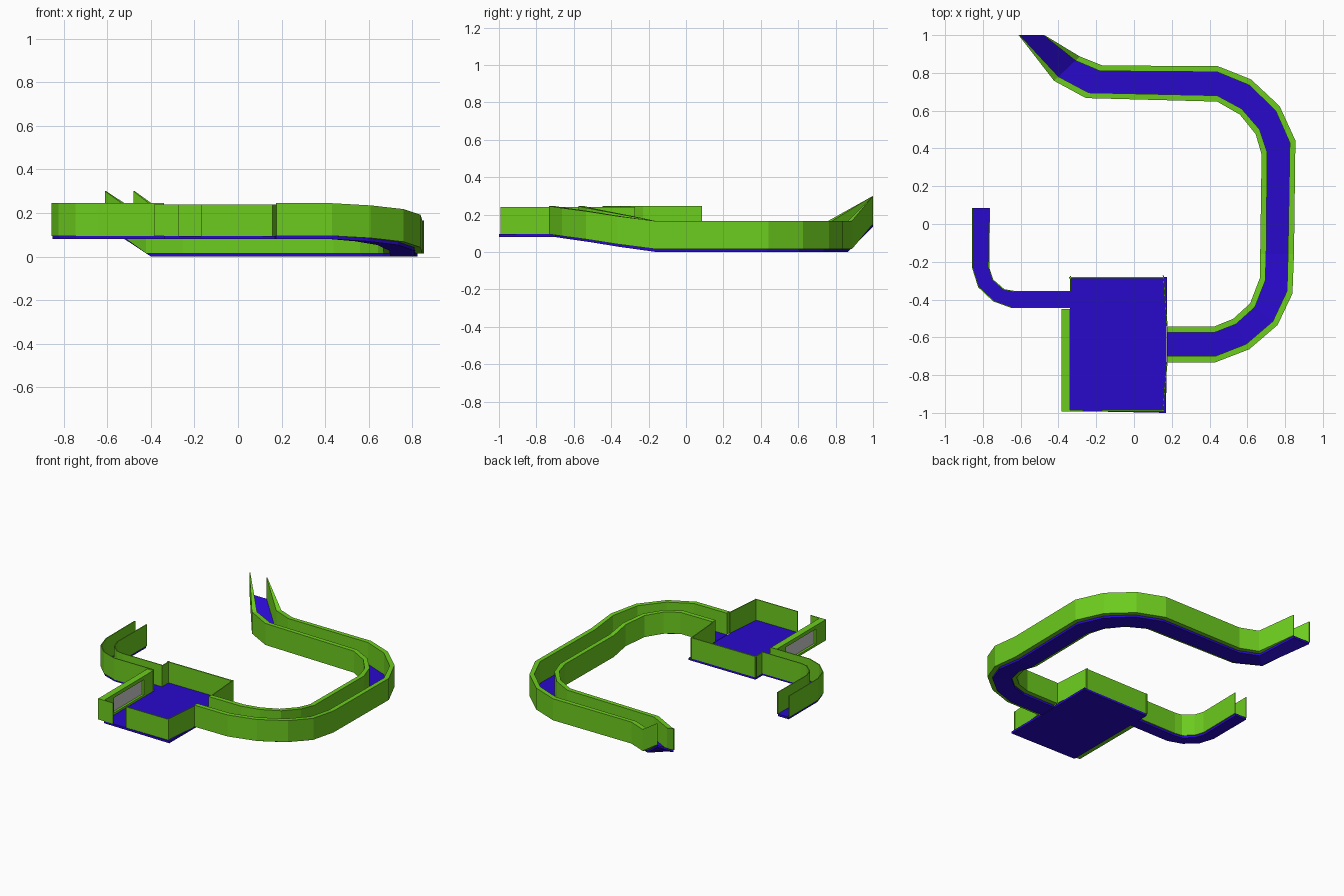
import bpy, bmesh
from mathutils import Vector

if "Cube" in bpy.data.objects:
    bpy.data.objects.remove(bpy.data.objects["Cube"])


def material(name, color):
    m = bpy.data.materials.new(name)
    m.diffuse_color = color
    m.use_nodes = True
    m.node_tree.nodes["Principled BSDF"].inputs["Base Color"].default_value = m.diffuse_color
    return m


GREEN = material("wall_green", (0.15, 0.60, 0.013, 1))
BLUE = material("floor_blue", (0.022, 0.003, 0.60, 1))
SLAB, WALL = 0.015, 0.15


def ribbon(name, left, right, zs, height, mat):
    """Solid strip between two plan polylines, with bottom heights zs."""
    bm = bmesh.new()
    rings = []
    for a, b, z in zip(left, right, zs):
        rings.append([bm.verts.new((p[0], p[1], z + dz))
                      for p, dz in ((a, 0), (b, 0), (b, height), (a, height))])
    for r, s in zip(rings, rings[1:]):
        for i in range(4):
            j = (i + 1) % 4
            bm.faces.new((r[i], r[j], s[j], s[i]))
    bm.faces.new(rings[0])
    bm.faces.new(rings[-1][::-1])
    bmesh.ops.recalc_face_normals(bm, faces=bm.faces)
    me = bpy.data.meshes.new(name)
    bm.to_mesh(me)
    bm.free()
    ob = bpy.data.objects.new(name, me)
    bpy.context.collection.objects.link(ob)
    if mat:
        me.materials.append(mat)
    return ob


def channel(name, rows, widths):
    """Floor strip with a wall standing beside each edge."""
    ins = [Vector(r[:2]) for r in rows]
    outs = [Vector(r[2:4]) for r in rows]
    zs = [r[4] for r in rows]
    ribbon(name + "_floor", ins, outs, zs, SLAB, BLUE)
    top = [z + SLAB for z in zs]
    for side, a, b in (("inner", ins, outs), ("outer", outs, ins)):
        edge = [p + (p - q).normalized() * w for p, q, w in zip(a, b, widths)]
        ribbon(f"{name}_{side}_wall", a, edge, top, WALL, GREEN)


def wall(name, p, q, z=0.095, h=0.145, t=0.008, mat=GREEN):
    """Straight wall between two plan points, thickness to the left of p->q."""
    p, q = Vector(p), Vector(q)
    d = (q - p).normalized()
    n = Vector((-d.y, d.x)) * t
    ribbon(name, [p, q], [p + n, q + n], [z, z], h, mat)


# Long curved channel, dropping from the room and rising at its far end
main = [
    (.175, -.575, .175, -.70, .08), (.425, -.575, .43, -.70, .08),
    (.54, -.53, .595, -.635, .07), (.64, -.44, .735, -.515, .053),
    (.695, -.30, .81, -.355, .027), (.70, -.16, .815, -.16, 0),
    (.705, .38, .825, .43, 0), (.665, .50, .75, .60, 0),
    (.57, .61, .61, .735, 0), (.44, .68, .44, .805, 0),
    (-.24, .695, -.18, .81, 0), (-.40, .78, -.31, .865, 0),
    (-.605, 1, -.48, 1, .135)]
channel("long_channel", main, [.032] * 12 + [.006])

# Short narrow channel on the left
short = [
    (-.34, -.36, -.34, -.44, .08), (-.635, -.36, -.645, -.44, .08),
    (-.69, -.35, -.742, -.405, .08), (-.75, -.297, -.82, -.332, .08),
    (-.772, -.23, -.852, -.23, .08), (-.768, .085, -.852, .085, .08)]
channel("short_channel", short, [.006] * 6)

# Room floor and thin walls
ribbon("room_floor", [(-.34, -.99), (.17, -1)], [(-.34, -.28), (.175, -.28)],
       [.08, .08], SLAB, BLUE)
wall("room_back_wall", (.16, -.28), (-.345, -.28))
wall("room_right_back_wall", (.178, -.54), (.158, -.273), t=.006)
wall("room_right_front_wall", (.155, -.992), (.178, -.73), t=.006)
wall("room_front_wall", (-.17, -.992), (.158, -.992), t=.006)
wall("room_left_back_wall", (-.34, -.275), (-.34, -.358), t=.006)

# Front stub beside the doorway
wall("room_front_stub", (-.385, -.992), (-.27, -.992), t=.006)

# Thick left wall framing a grey panel
for nm, y0, y1, z, h in (("front_pier", -.99, -.88, .11, .105),
                         ("back_pier", -.55, -.45, .11, .105),
                         ("top_bar", -.99, -.45, .215, .025),
                         ("bottom_bar", -.99, -.45, .095, .015)):
    wall("left_wall_" + nm, (-.34, y0), (-.34, y1), z, h, .045)
wall("left_wall_panel", (-.355, -.88), (-.355, -.55), .11, .105, .015, None)
